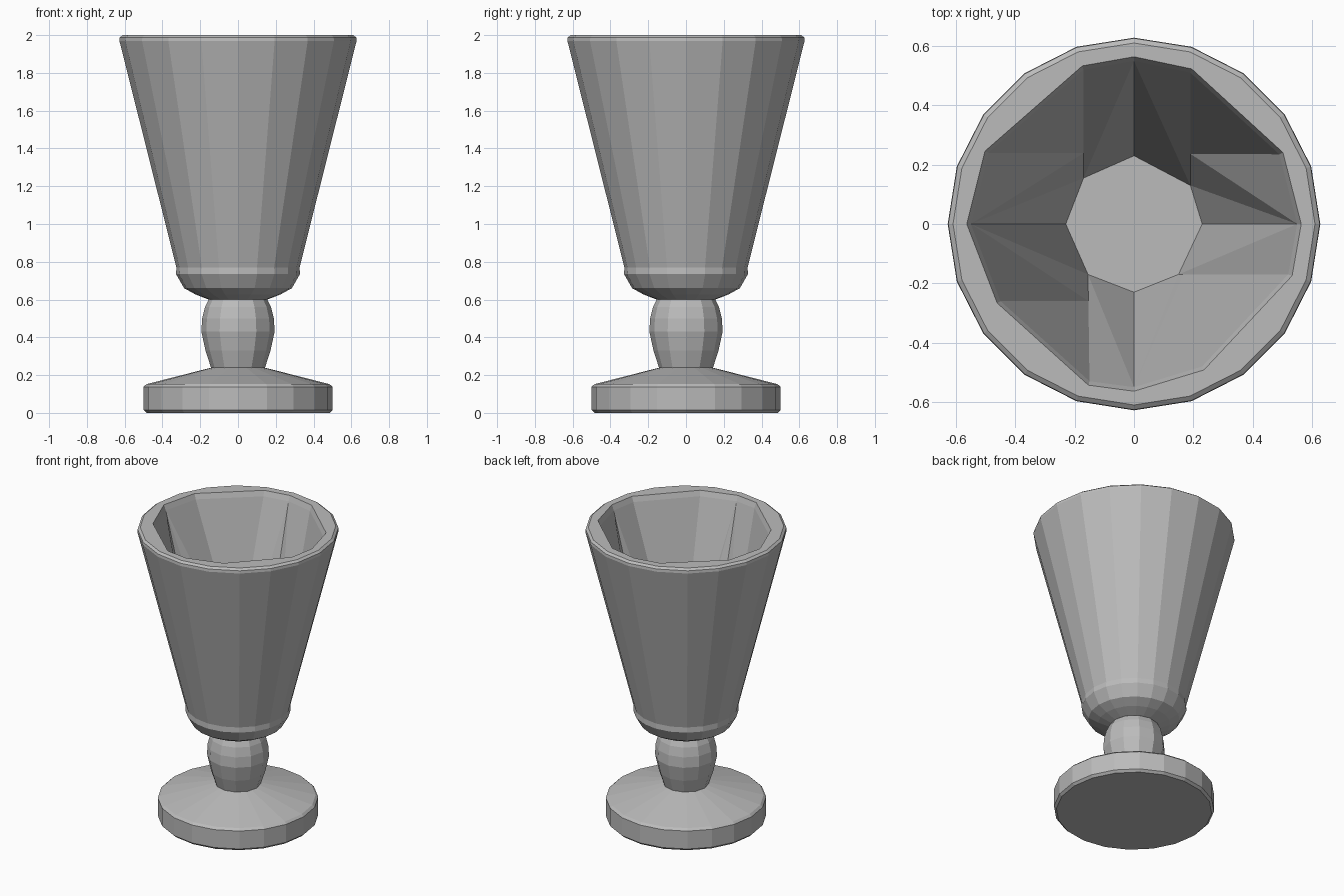
import bpy, bmesh, math
from mathutils import Vector

cube = bpy.data.objects.get("Cube")
if cube:
    bpy.data.objects.remove(cube)

GREY = (0.5, 0.5, 0.5, 1)
grey = bpy.data.materials.new("grey")
grey.use_nodes = True
grey.diffuse_color = GREY
grey.node_tree.nodes["Principled BSDF"].inputs["Base Color"].default_value = GREY


def finish(bm, name):
    bmesh.ops.recalc_face_normals(bm, faces=bm.faces)
    mesh = bpy.data.meshes.new(name)
    bm.to_mesh(mesh)
    bm.free()
    mesh.materials.append(grey)
    obj = bpy.data.objects.new(name, mesh)
    bpy.context.collection.objects.link(obj)
    return obj


def lathe(bm, profile, sides, cap_top=True):
    """Stack rings of (radius, height), with a flat cap below and maybe above."""
    rings = []
    for r, z in profile:
        angles = [math.tau * i / sides for i in range(sides)]
        rings.append([bm.verts.new((r * math.cos(a), r * math.sin(a), z)) for a in angles])
    for low, high in zip(rings, rings[1:]):
        for i in range(sides):
            j = (i + 1) % sides
            bm.faces.new((low[i], low[j], high[j], high[i]))
    bm.faces.new(rings[0])
    if cap_top:
        bm.faces.new(rings[-1])
    return rings[-1]


# Foot: a low disc with softened edges and a sloping top
bm = bmesh.new()
lathe(bm, [(.485, 0), (.5, .015), (.5, .138), (.485, .152), (.14, .24)], 20)
finish(bm, "foot")

# Stem: a faceted barrel
bm = bmesh.new()
lathe(bm, [(.14, .23), (.172, .33), (.194, .43), (.19, .5), (.175, .56), (.15, .61)], 12)
finish(bm, "stem")

# Bowl outside: rounded bottom, flaring wall, softened lip
bm = bmesh.new()
lip = lathe(bm, [(.155, .6), (.225, .627), (.285, .66), (.328, .735), (.326, .77),
                 (.628, 1.97), (.626, 1.988), (.61, 2)], 20, cap_top=False)

# Bowl inside: per quadrant, two mouth corners, one floor corner, height of the crease
FLOOR, MOUTH, TOP = .72, 1.965, 2
quadrants = [
    ((.49, .235), (.19, .51), (.19, .13), .28),
    ((-.17, .52), (-.49, .24), (-.17, .155), .23),
    ((-.45, -.26), (-.15, -.53), (-.155, -.17), .25),
    ((.23, -.48), (.52, -.17), (.15, -.17), .04),
]
mouth, floor, creases = [], [], []
for k, (a, b, c, t) in enumerate(quadrants):
    axis = Vector((math.cos(k * math.pi / 2), math.sin(k * math.pi / 2), 0))
    for p in (axis * .55, a, b):
        mouth.append(bm.verts.new((p[0], p[1], MOUTH)))
    floor.append(bm.verts.new(axis * .23 + Vector((0, 0, FLOOR))))
    floor.append(bm.verts.new((c[0], c[1], FLOOR)))
    # The crease rises from the floor corner towards the steeper mouth corner
    steep = min((a, b), key=lambda p: min(abs(p[0] - c[0]), abs(p[1] - c[1])))
    corner = Vector((c[0], c[1], FLOOR))
    creases.append(bm.verts.new(corner.lerp(Vector((steep[0], steep[1], MOUTH)), t)))
wall = []
for k in range(4):
    p, a, b, q = (mouth[(3 * k + i) % 12] for i in range(4))
    low_p, corner, low_q = (floor[(2 * k + i) % 8] for i in range(3))
    m = creases[k]
    for tri in ((p, a, m), (p, m, corner), (p, corner, low_p), (a, b, m),
                (b, q, m), (m, q, corner), (corner, q, low_q)):
        wall.append(bm.faces.new(tri))
bm.faces.new(floor)

# Chamfer from the mouth up to the flat rim, then fill the rim
inner = [bm.verts.new((v.co.x * 1.025, v.co.y * 1.025, TOP)) for v in mouth]
for i in range(12):
    j = (i + 1) % 12
    bm.faces.new((mouth[i], mouth[j], inner[j], inner[i]))
edges = []
for ring in (lip, inner):
    edges += [bm.edges.get((ring[i - 1], ring[i])) for i in range(len(ring))]
bmesh.ops.triangle_fill(bm, edges=edges, use_beauty=True, normal=(0, 0, 1))
finish(bm, "bowl")
